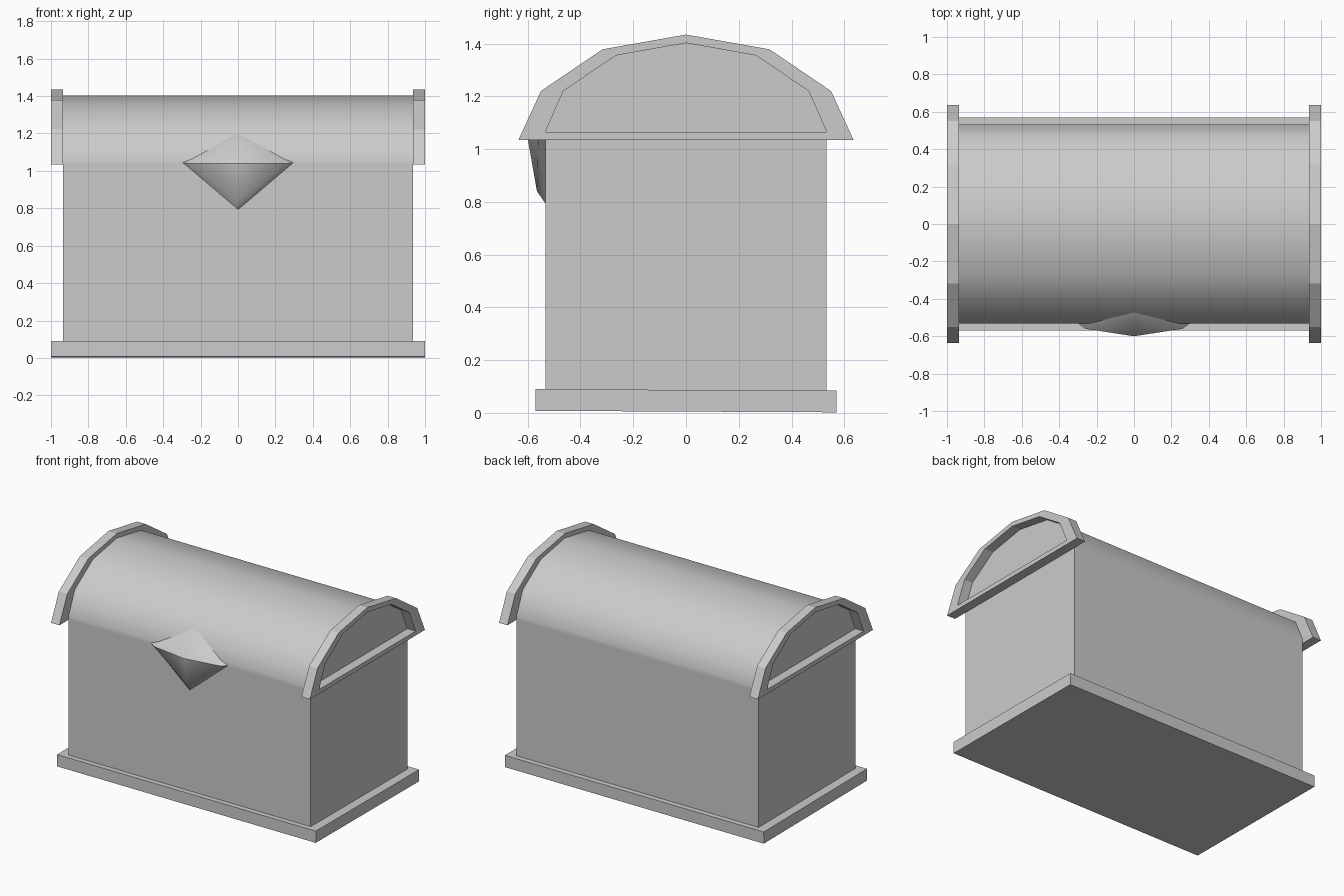
import bpy, bmesh, math

if "Cube" in bpy.data.objects:
    bpy.data.objects.remove(bpy.data.objects["Cube"])

def make(name, verts, faces, smooth=None):
    me = bpy.data.meshes.new(name)
    me.from_pydata(verts, [], faces)
    bm = bmesh.new()
    bm.from_mesh(me)
    bmesh.ops.recalc_face_normals(bm, faces=bm.faces)
    bm.to_mesh(me)
    bm.free()
    ob = bpy.data.objects.new(name, me)
    bpy.context.collection.objects.link(ob)
    if smooth:
        bpy.ops.object.select_all(action='DESELECT')
        ob.select_set(True)
        bpy.context.view_layer.objects.active = ob
        bpy.ops.object.shade_smooth_by_angle(angle=math.radians(smooth))
    return ob

def box(name, size, z0, z1, tilt=0):
    bpy.ops.mesh.primitive_cube_add(size=1, location=(0, 0, (z0 + z1) / 2), rotation=(tilt, 0, 0))
    ob = bpy.context.object
    ob.name = name
    ob.scale = (size[0], size[1], z1 - z0)

def arch(half):
    """Mirror a half profile (y, z) listed from the outer foot to the apex."""
    return half + [(-y, z) for y, z in reversed(half[:-1])]

outer = arch([(0.635, 1.035), (0.55, 1.22), (0.317, 1.378), (0, 1.434)])
inner = arch([(0.533, 1.065), (0.465, 1.22), (0.265, 1.355), (0, 1.402)])
n = len(outer)

# base slab (very slightly tilted) and box body
box("base", (2.0, 1.14), 0.005, 0.087, -0.005)
box("body", (1.87, 1.066), 0.07, 1.035)

# barrel lid
lid = [(0.533, 1.035)] + inner + [(-0.533, 1.035)]
m = len(lid)
verts = [(x, y, z) for x in (-0.935, 0.935) for y, z in lid]
faces = [(i, (i + 1) % m, m + (i + 1) % m, m + i) for i in range(m)]
faces += [tuple(range(m)), tuple(range(m, 2 * m))]
make("lid", verts, faces, 45)

# arched end frames around the recessed end panels
for side, name in ((-1, "left_end_frame"), (1, "right_end_frame")):
    verts = [(side * x, y, z) for x in (0.935, 1.0) for ring in (outer, inner) for y, z in ring]
    faces = []
    for i in range(n):
        j = (i + 1) % n
        a, b, c, d = 0, n, 3 * n, 2 * n
        for p, q in ((a, b), (b, c), (c, d), (d, a)):
            faces.append((p + i, p + j, q + j, q + i))
    make(name, verts, faces)

# diamond clasp: back rim, raised rim, centre point
back = [(0.3, -0.53, 1.045), (0, -0.46, 1.21), (-0.3, -0.53, 1.045), (0, -0.53, 0.79)]
front = [(0.26, -0.56, 1.04), (0, -0.505, 1.18), (-0.26, -0.56, 1.04), (0, -0.565, 0.84)]
faces = [(3, 2, 1, 0)]
for i in range(4):
    j = (i + 1) % 4
    faces += [(i, j, 4 + j, 4 + i), (4 + i, 4 + j, 8)]
make("clasp", back + front + [(0, -0.6, 1.04)], faces, 40)
